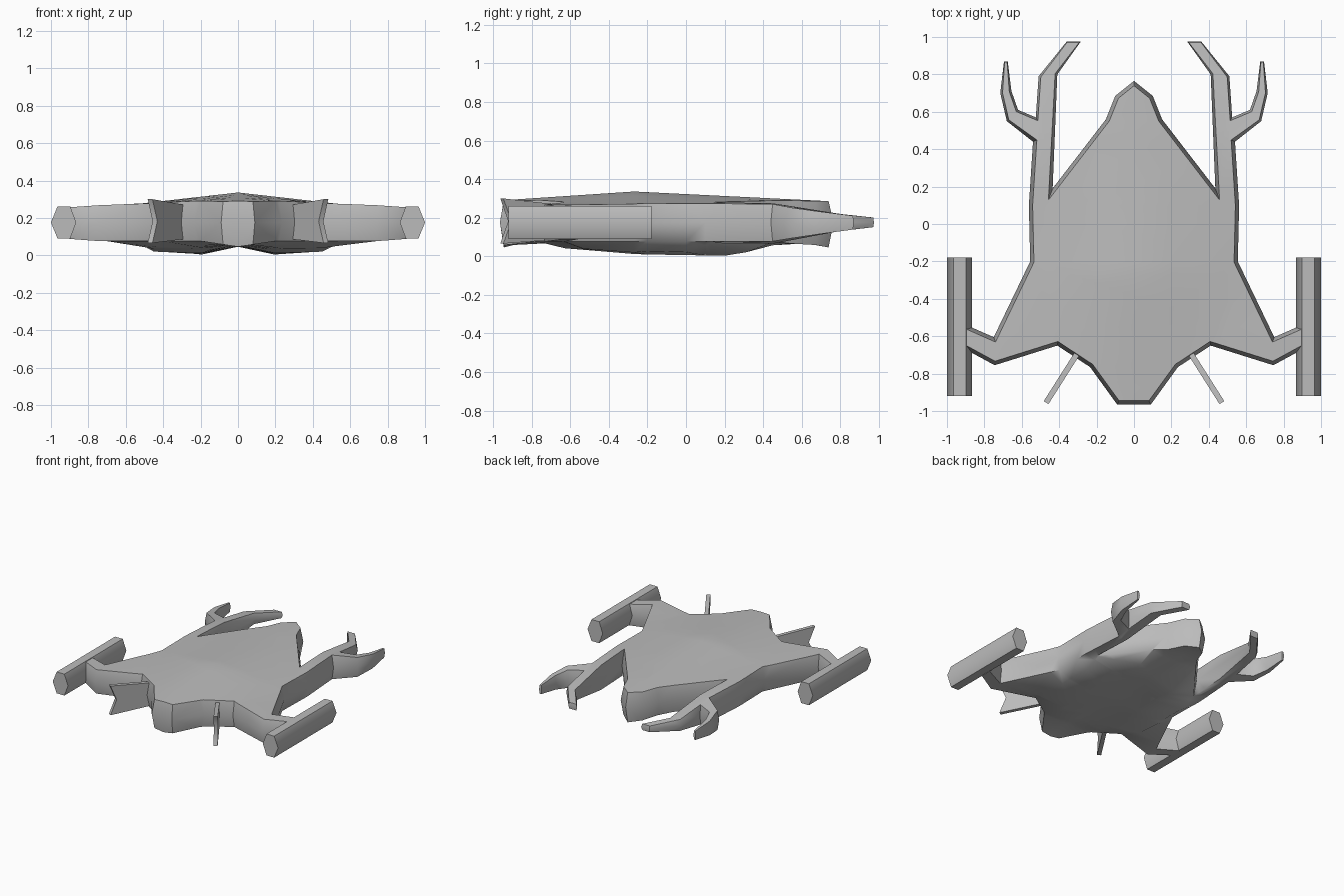
import bpy, bmesh
from mathutils import Vector, geometry

cube = bpy.data.objects.get("Cube")
if cube:
    bpy.data.objects.remove(cube, do_unlink=True)

grey = bpy.data.materials.new("hull grey")
grey.use_nodes = True
grey.diffuse_color = (0.5, 0.5, 0.5, 1)
grey.node_tree.nodes["Principled BSDF"].inputs["Base Color"].default_value = (0.5, 0.5, 0.5, 1)

MID = 0.176


def finish(name, bm):
    bmesh.ops.recalc_face_normals(bm, faces=bm.faces)
    mesh = bpy.data.meshes.new(name)
    bm.to_mesh(mesh)
    bm.free()
    mesh.materials.append(grey)
    obj = bpy.data.objects.new(name, mesh)
    bpy.context.collection.objects.link(obj)
    bpy.ops.object.select_all(action='DESELECT')
    obj.select_set(True)
    bpy.context.view_layer.objects.active = obj
    bpy.ops.object.shade_smooth_by_angle(angle=0.85)


def prism(name, points, offset):
    """Extrude a closed loop of points along an offset."""
    bm = bmesh.new()
    face = bm.faces.new([bm.verts.new(p) for p in points])
    moved = bmesh.ops.extrude_face_region(bm, geom=[face], use_keep_orig=True)["geom"]
    bmesh.ops.translate(bm, vec=offset, verts=[v for v in moved if isinstance(v, bmesh.types.BMVert)])
    finish(name, bm)


def lerp_table(table, t):
    """Piecewise linear lookup."""
    if t <= table[0][0]:
        return table[0][1]
    for (a, va), (b, vb) in zip(table, table[1:]):
        if t <= b:
            return va + (vb - va) * (t - a) / (b - a)
    return table[-1][1]


# Hull: widest outline of the left half, from front to rear
half = [(0.09, -0.965), (0.235, -0.765), (0.41, -0.65), (0.745, -0.755), (0.92, -0.66),
        (0.92, -0.53), (0.75, -0.605), (0.555, -0.2), (0.562, 0.1), (0.54, 0.44),
        (0.68, 0.55), (0.715, 0.7), (0.695, 0.87), (0.675, 0.87), (0.655, 0.71), (0.62, 0.61),
        (0.525, 0.57), (0.51, 0.79), (0.36, 0.975), (0.285, 0.975), (0.41, 0.8),
        (0.435, 0.19), (0.15, 0.56), (0.1, 0.685)]
outline = [Vector(p) for p in half] + [Vector((0, 0.765))] + [Vector((-x, y)) for x, y in reversed(half)]


def inset_amount(p):
    if abs(p.x) > 0.25 and p.y > 0.5:
        return 0.004 if p.y > 0.85 else 0.012
    return 0.02


def inset(loop):
    result = []
    for i, p in enumerate(loop):
        a = (p - loop[i - 1]).normalized()
        b = (loop[(i + 1) % len(loop)] - p).normalized()
        na, nb = Vector((-a.y, a.x)), Vector((-b.y, b.x))
        result.append(p + (na + nb) * inset_amount(p) / max(0.08, 1 + na.dot(nb)))
    return result


rim = inset(outline)
CREST = [(-0.96, 0.29), (-0.27, 0.336), (0.76, 0.285)]
TAPER = [(0.44, 1), (0.55, 0.82), (0.8, 0.45), (0.97, 0.25)]
BELLY_LENGTH = [(-0.95, 0.1), (-0.25, 0.9), (0.2, 1), (0.76, 0.1)]
BELLY_WIDTH = [(0, 0.03), (0.2, 0.073), (0.45, 0.064), (0.75, 0.0)]


def rim_distance(p):
    best = 1
    for i, b in enumerate(rim):
        a = rim[i - 1]
        t = geometry.intersect_point_line(p, a, b)[1]
        best = min(best, (p - a.lerp(b, min(1, max(0, t)))).length)
    return best


def hull_height(v):
    x, y = abs(v.x), v.y
    if v.z > 0.5:
        z = 0.268 + (lerp_table(CREST, y) - 0.268) * max(0, 1 - x / 0.6)
    elif v.z < -0.5:
        z = 0.076 - 0.03 * max(0, 1 - x / 0.2)
        deep = 0.076 - lerp_table(BELLY_LENGTH, y) * lerp_table(BELLY_WIDTH, x)
        z += (deep - z) * min(1, rim_distance(v.to_2d()) / 0.1)
    else:
        return MID
    scale = lerp_table(TAPER, y) if x > 0.25 else 1
    if x > 0.8:
        scale = 0.88
    return MID + (z - MID) * scale


bm = bmesh.new()
rings = [[bm.verts.new((p.x, p.y, level)) for p in loop]
         for level, loop in ((-1, rim), (0, outline), (1, rim))]
for low, high in zip(rings, rings[1:]):
    for i in range(len(low)):
        bm.faces.new((low[i - 1], low[i], high[i], high[i - 1]))
for tri in geometry.tessellate_polygon([[p.to_3d() for p in rim]]):
    for ring in (rings[0], rings[2]):
        bm.faces.new([ring[i] for i in tri])
bmesh.ops.recalc_face_normals(bm, faces=bm.faces)

# Slice the deck and belly so they can be shaped
cuts = [(Vector((x, 0, 0)), Vector((1, 0, 0))) for x in (-0.45, -0.2, 0, 0.2, 0.45)]
cuts += [(Vector((0, y, 0)), Vector((0, 1, 0))) for y in (-0.75, -0.55, -0.27, 0, 0.2, 0.45)]
for point, normal in cuts:
    faces = [f for f in bm.faces if len({round(v.co.z) for v in f.verts}) == 1]
    edges = {e for f in faces for e in f.edges}
    verts = {v for f in faces for v in f.verts}
    bmesh.ops.bisect_plane(bm, geom=faces + list(edges) + list(verts), dist=0.0005,
                           plane_co=point, plane_no=normal)
heights = [(v, hull_height(v.co)) for v in bm.verts]
for v, z in heights:
    v.co.z = z
bm.normal_update()
bmesh.ops.triangulate(bm, faces=bm.faces)
finish("hull", bm)

# Engine pods and front fins on both sides
hexagon = [(1.0, 0.176), (0.965, 0.262), (0.897, 0.262), (0.865, 0.176), (0.897, 0.09), (0.965, 0.09)]
root, tip = Vector((0.27, -0.64, 0)), Vector((0.47, -0.955, 0))
fin_profile = [(0, 0.09), (1, 0.066), (0.87, 0.182), (1, 0.3), (0, 0.265)]
for side, s in (("left", 1), ("right", -1)):
    prism(side + "_engine_pod", [(s * x, -0.92, z) for x, z in hexagon], (0, 0.74, 0))
    along = (tip - root).normalized()
    across = Vector((-along.y * s, along.x, 0)) * 0.03
    points = []
    for t, z in fin_profile:
        p = root.lerp(tip, t)
        points.append(Vector((p.x * s, p.y, z)) - across / 2)
    prism(side + "_front_fin", points, across)
